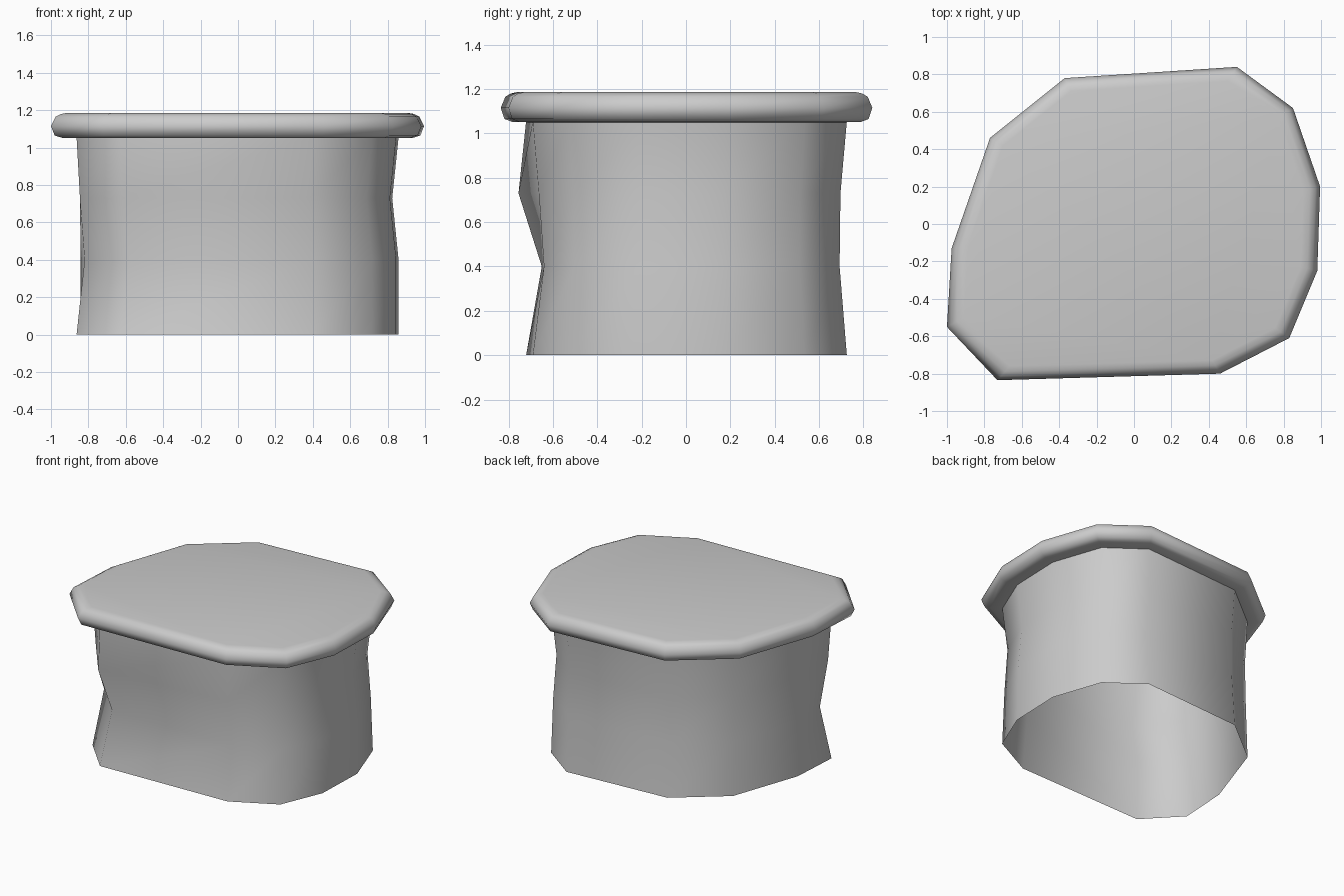
import bpy, bmesh, math

if "Cube" in bpy.data.objects:
    bpy.data.objects.remove(bpy.data.objects["Cube"])

# Irregular eleven-sided outline of the lid, seen from above
OUTLINE = [(-0.37, 0.78), (0.55, 0.84), (0.85, 0.62), (0.995, 0.20), (0.98, -0.25),
           (0.83, -0.61), (0.46, -0.80), (-0.73, -0.835), (-1.0, -0.55),
           (-0.975, -0.13), (-0.77, 0.46)]


def ring(scale, z):
    return [(x * scale, y * scale, z) for x, y in OUTLINE]


def loft(name, rings, cap=False):
    """Skin a stack of outlines, optionally closing the last one."""
    bm = bmesh.new()
    loops = [[bm.verts.new(p) for p in r] for r in rings]
    n = len(OUTLINE)
    for a, b in zip(loops, loops[1:]):
        for i in range(n):
            j = (i + 1) % n
            bm.faces.new((a[j], a[i], b[i], b[j]))
    if cap:
        bm.faces.new(loops[0])
        bm.faces.new(loops[-1])
    bmesh.ops.recalc_face_normals(bm, faces=bm.faces)
    mesh = bpy.data.meshes.new(name)
    bm.to_mesh(mesh)
    bm.free()
    obj = bpy.data.objects.new(name, mesh)
    bpy.context.collection.objects.link(obj)
    bpy.context.view_layer.objects.active = obj
    obj.select_set(True)
    bpy.ops.object.shade_smooth_by_angle(angle=math.radians(60))
    obj.select_set(False)
    return obj


# Hollow body, open at the bottom, with slightly uneven walls
low, high = ring(0.863, 0.4), ring(0.85, 0.73)
low = [(x, y * 0.955, z) for x, y, z in low]
low[6] = (0.40, -0.64, 0.4)
low[7] = (-0.58, -0.65, 0.4)
low[8] = (-0.82, -0.40, 0.4)
high = [(x * 0.975 if x > 0 else x, y * 0.975, z) for x, y, z in high]
high[7] = (-0.62, -0.755, 0.73)
high[8] = (-0.845, -0.46, 0.73)
loft("body", [ring(0.863, 0), low, high, ring(0.863, 1.055)])

# Rounded overhanging lid
LID = [(0.86, 1.05), (0.94, 1.052), (0.98, 1.065), (1.0, 1.115),
       (0.975, 1.165), (0.945, 1.18), (0.91, 1.186)]
loft("lid", [ring(s, z) for s, z in LID], cap=True)
